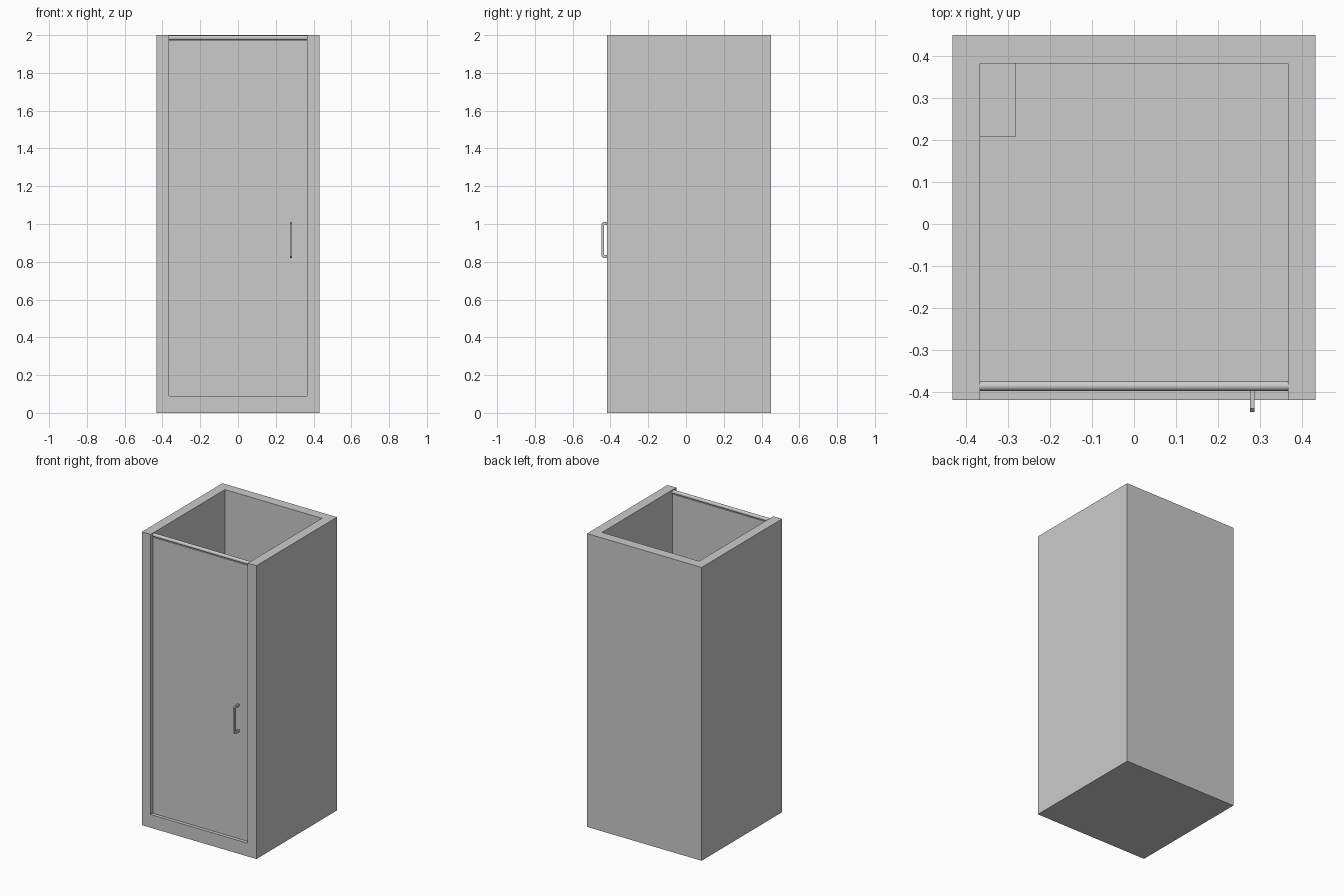
import bpy, bmesh, math

if "Cube" in bpy.data.objects:
    bpy.data.objects.remove(bpy.data.objects["Cube"])

grey = bpy.data.materials.new("light_grey")
grey.diffuse_color = (0.6, 0.6, 0.6, 1)
grey.use_nodes = True
grey.node_tree.nodes["Principled BSDF"].inputs["Base Color"].default_value = grey.diffuse_color


def finish(name, bm):
    bmesh.ops.recalc_face_normals(bm, faces=bm.faces)
    me = bpy.data.meshes.new(name)
    bm.to_mesh(me)
    bm.free()
    me.materials.append(grey)
    ob = bpy.data.objects.new(name, me)
    bpy.context.collection.objects.link(ob)
    return ob


def box(name, x0, x1, y0, y1, z0, z1):
    bm = bmesh.new()
    bmesh.ops.create_cube(bm, size=1)
    for v in bm.verts:
        v.co = (x1 if v.co.x > 0 else x0,
                y1 if v.co.y > 0 else y0,
                z1 if v.co.z > 0 else z0)
    return finish(name, bm)


def prism(name, outline, place, offset):
    """Extrude a flat outline along an offset vector."""
    bm = bmesh.new()
    face = bm.faces.new([bm.verts.new(place(a, b)) for a, b in outline])
    ext = bmesh.ops.extrude_face_region(bm, geom=[face])
    bmesh.ops.translate(bm, vec=offset,
                        verts=[g for g in ext["geom"] if isinstance(g, bmesh.types.BMVert)])
    return finish(name, bm)


W, T = 0.432, 0.066          # half width and wall thickness
IN = W - T
FRONT, BACK, BACK_IN = -0.418, 0.449, 0.382
SILL, TOP = 0.09, 2.0

# Base tray and U-shaped wall shell, open at the front and top
box("base_tray", -W, W, FRONT, BACK, 0, SILL)
shell = [(-W, FRONT), (-IN, FRONT), (-IN, BACK_IN), (IN, BACK_IN),
         (IN, FRONT), (W, FRONT), (W, BACK), (-W, BACK)]
prism("wall_shell", shell, lambda x, y: (x, y, SILL), (0, 0, TOP - SILL))

# Recessed door panel
box("door_panel", -IN, IN, -0.395, -0.375, SILL, 1.972)

# Round rail above the door
R = 0.012
ring = [(-0.385 + R * math.cos(i * math.tau / 24), 1.985 + R * math.sin(i * math.tau / 24))
        for i in range(24)]
rail = prism("door_top_rail", ring, lambda y, z: (-IN, y, z), (2 * IN, 0, 0))
bpy.ops.object.select_all(action='DESELECT')
rail.select_set(True)
bpy.context.view_layer.objects.active = rail
bpy.ops.object.shade_smooth_by_angle(angle=math.radians(40))

# C-shaped door handle
grip = [(-0.394, 0.82), (-0.439, 0.82), (-0.447, 0.828), (-0.447, 1.002), (-0.439, 1.01),
        (-0.394, 1.01), (-0.394, 0.995), (-0.433, 0.995), (-0.433, 0.835), (-0.394, 0.835)]
prism("door_handle", grip, lambda y, z: (0.276, y, z), (0.011, 0, 0))

# Small shelf in the back left corner
box("corner_shelf", -IN, -0.281, 0.208, BACK_IN, 1.0, 1.05)
